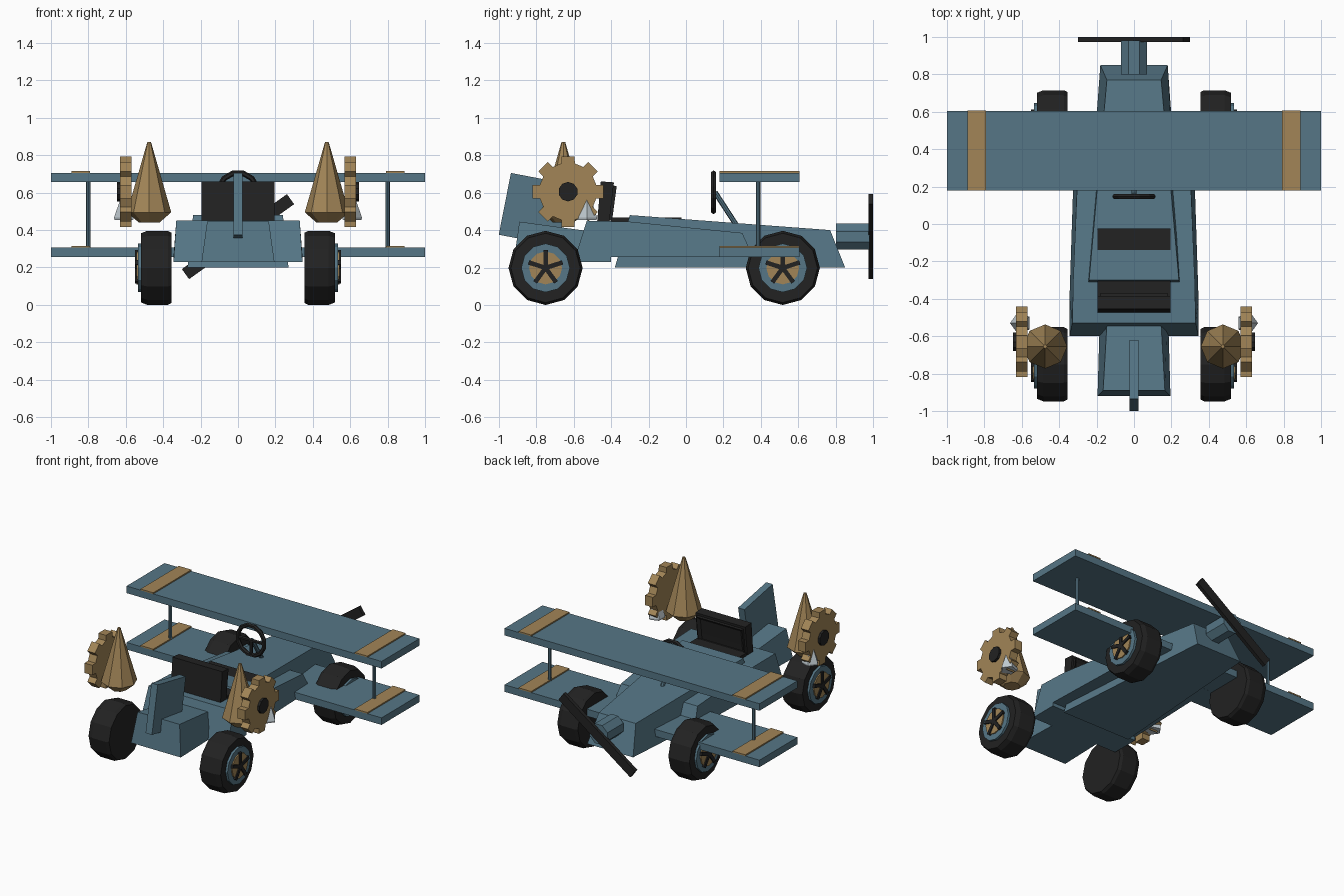
import bpy, bmesh, math
from mathutils import Matrix, Vector

if "Cube" in bpy.data.objects:
    bpy.data.objects.remove(bpy.data.objects["Cube"])


def material(name, rgb):
    m = bpy.data.materials.new(name)
    m.diffuse_color = (*rgb, 1)
    m.use_nodes = True
    m.node_tree.nodes["Principled BSDF"].inputs["Base Color"].default_value = m.diffuse_color
    return m


BLUE = material("slate_blue", (0.092, 0.182, 0.238))
GOLD = material("brass", (0.36, 0.235, 0.095))
BLACK = material("black", (0.016, 0.016, 0.016))
SILVER = material("pale_silver", (0.55, 0.62, 0.66))


def finish(name, bm, mat):
    bmesh.ops.recalc_face_normals(bm, faces=bm.faces)
    me = bpy.data.meshes.new(name)
    bm.to_mesh(me)
    bm.free()
    me.materials.append(mat)
    ob = bpy.data.objects.new(name, me)
    bpy.context.collection.objects.link(ob)
    return ob


def block(name, mat, pts):
    """Side outline of (half width, y, z) points, mirrored across x."""
    bm = bmesh.new()
    left = [bm.verts.new((-w, y, z)) for w, y, z in pts]
    right = [bm.verts.new((w, y, z)) for w, y, z in pts]
    bm.faces.new(left)
    bm.faces.new(right[::-1])
    n = len(pts)
    for i in range(n):
        j = (i + 1) % n
        bm.faces.new((left[i], left[j], right[j], right[i]))
    return finish(name, bm, mat)


def box(name, mat, lo, hi):
    bm = bmesh.new()
    lo, hi = Vector(lo), Vector(hi)
    bmesh.ops.create_cube(bm, size=1, matrix=Matrix.Translation((lo + hi) / 2)
                          @ Matrix.Diagonal((*(hi - lo), 1)))
    return finish(name, bm, mat)


def lathe(name, mat, start, axis, rings, sides, turn=0.0):
    """Stack of (radius, distance) rings along an axis, capped at both ends."""
    bm = bmesh.new()
    rot = Vector((0, 0, 1)).rotation_difference(Vector(axis)).to_matrix()
    loops = []
    for r, d in rings:
        loops.append([bm.verts.new(Vector(start) + rot @ Vector((
            r * math.cos(turn + math.tau * i / sides),
            r * math.sin(turn + math.tau * i / sides), d))) for i in range(sides)])
    for a, b in zip(loops, loops[1:]):
        for i in range(sides):
            j = (i + 1) % sides
            bm.faces.new((a[i], a[j], b[j], b[i]))
    bm.faces.new(loops[0][::-1])
    bm.faces.new(loops[-1])
    return finish(name, bm, mat)


def rod(name, mat, a, b, r, sides=8):
    d = Vector(b) - Vector(a)
    return lathe(name, mat, a, d.normalized(), [(r, 0), (r, d.length)], sides)


# Fuselage: long nose, wide cockpit surround, tail and fin
block("nose_body", BLUE, [(0.27, -0.38, 0.20), (0.24, -0.30, 0.48),
                          (0.145, 0.77, 0.40), (0.18, 0.85, 0.20)])
block("cockpit_body", BLUE, [(0.345, -0.60, 0.23), (0.33, -0.53, 0.45), (0.325, -0.30, 0.445),
                             (0.30, 0.30, 0.385), (0.32, 0.36, 0.255), (0.345, -0.40, 0.255),
                             (0.345, -0.40, 0.23)])
block("tail", BLUE, [(0.195, -0.92, 0.23), (0.165, -0.89, 0.445),
                     (0.14, -0.45, 0.385), (0.18, -0.40, 0.23)])
block("fin", BLUE, [(0.025, -1.0, 0.375), (0.025, -0.935, 0.705),
                    (0.025, -0.62, 0.645), (0.025, -0.68, 0.315)])

# Seat
box("seat_cushion", BLACK, (-0.195, -0.40, 0.40), (0.195, -0.025, 0.468))
block("seat_back", BLACK, [(0.195, -0.475, 0.44), (0.195, -0.455, 0.66),
                           (0.195, -0.385, 0.655), (0.195, -0.41, 0.44)])
pad = block("seat_pad", BLACK, [(0.18, -0.42, 0.45), (0.18, -0.40, 0.64),
                                (0.18, -0.37, 0.635), (0.18, -0.395, 0.45)])

# Recessed centre of the seat pad
bm = bmesh.new()
bm.from_mesh(pad.data)
front = [max(bm.faces, key=lambda f: f.calc_center_median().y)]
bmesh.ops.inset_region(bm, faces=front, thickness=0.03)
bmesh.ops.translate(bm, verts=front[0].verts, vec=(0, -0.015, 0))
bm.to_mesh(pad.data)
bm.free()

# Steering wheel with three spokes and column
bm = bmesh.new()
C = Vector((0, 0.147, 0.602))
loops = []
for i in range(12):
    t = math.tau * (i + 0.5) / 12
    u = Vector((math.cos(t), 0, math.sin(t)))
    loops.append([bm.verts.new(C + u * (0.105 + 0.015 * math.cos(k)) + Vector((0, 0.015 * math.sin(k), 0)))
                  for k in (math.tau * q / 6 for q in range(6))])
for i in range(12):
    a, b = loops[i], loops[(i + 1) % 12]
    for k in range(6):
        bm.faces.new((a[k], a[(k + 1) % 6], b[(k + 1) % 6], b[k]))
finish("steering_rim", bm, BLACK)
for t in (0, 180, 270):
    u = Vector((math.cos(math.radians(t)), 0, math.sin(math.radians(t))))
    rod("steering_spoke", BLACK, C, C + u * 0.1, 0.012, 6)
rod("steering_column", BLUE, (0, 0.155, 0.602), (0, 0.28, 0.41), 0.014)

# Wings, brass bands and struts
box("upper_wing", BLUE, (-1, 0.18, 0.656), (1, 0.605, 0.706))
box("lower_wing", BLUE, (-1, 0.18, 0.256), (1, 0.605, 0.306))
for s in (-1, 1):
    for z in (0.306, 0.706):
        xs = sorted((s * 0.79, s * 0.89))
        box("wing_band", GOLD, (xs[0], 0.178, z), (xs[1], 0.607, z + 0.009))
    rod("wing_strut", BLUE, (s * 0.8, 0.385, 0.30), (s * 0.8, 0.385, 0.66), 0.012)

# Propeller
lathe("propeller_hub", BLUE, (0, 0.80, 0.365), (0, 1, 0), [(0.075, 0), (0.075, 0.18)], 8, math.pi / 8)
blade = box("propeller_blade", BLACK, (-0.345, -0.013, -0.033), (0.345, 0.013, 0.033))
blade.matrix_world = Matrix.Translation((0, 0.987, 0.365)) @ Matrix.Rotation(math.radians(-35.5), 4, 'Y')

for s in (-1, 1):
    out = (s, 0, 0)
    # Road wheels: tyre, rim, brass disc and five spokes
    for y in (-0.75, 0.517):
        c = Vector((0, y, 0.198))
        lathe("tyre", BLACK, c + Vector((s * 0.355, 0, 0)), out,
              [(0.188, 0), (0.198, 0.02), (0.198, 0.13), (0.185, 0.163)], 12, 0.0)
        lathe("wheel_rim", BLUE, c + Vector((s * 0.5, 0, 0)), out, [(0.13, 0), (0.13, 0.034)], 12)
        lathe("wheel_disc", GOLD, c + Vector((s * 0.5, 0, 0)), out, [(0.088, 0), (0.088, 0.042)], 12)
        for i in range(5):
            spoke = box("wheel_spoke", BLACK, (-0.008, -0.012, 0), (0.008, 0.012, 0.095))
            spoke.matrix_world = (Matrix.Translation(c + Vector((s * 0.542, 0, 0)))
                                  @ Matrix.Rotation(math.tau * i / 5, 4, 'X'))

    # Toothed gear with axle cap
    g = Vector((s * 0.6, -0.63, 0.605))
    bm = bmesh.new()
    rim = []
    for i in range(8):
        for r, a in ((0.155, -13.5), (0.192, -10.5), (0.192, 10.5), (0.155, 13.5)):
            t = math.radians(45 * i + a)
            rim.append((r * math.cos(t), r * math.sin(t)))
    sides = [[bm.verts.new(g + Vector((x, a, b))) for a, b in rim] for x in (-0.03, 0.03)]
    for ring in sides:
        bm.faces.new(ring)
    for i in range(len(rim)):
        j = (i + 1) % len(rim)
        bm.faces.new((sides[0][i], sides[0][j], sides[1][j], sides[1][i]))
    finish("gear", bm, GOLD)
    lathe("gear_cap", BLACK, g, out, [(0.052, 0), (0.052, 0.046)], 10)

    # Tall brass spike and small silver spike
    lathe("brass_spike", GOLD, (s * 0.475, -0.655, 0.44), (0, 0, 1),
          [(0.055, 0), (0.118, 0.055), (0.01, 0.43)], 8)
    lathe("silver_spike", SILVER, (s * 0.605, -0.53, 0.455), (0, 0, 1),
          [(0.055, 0), (0.058, 0.012), (0.004, 0.165)], 5, 0 if s > 0 else math.pi)
